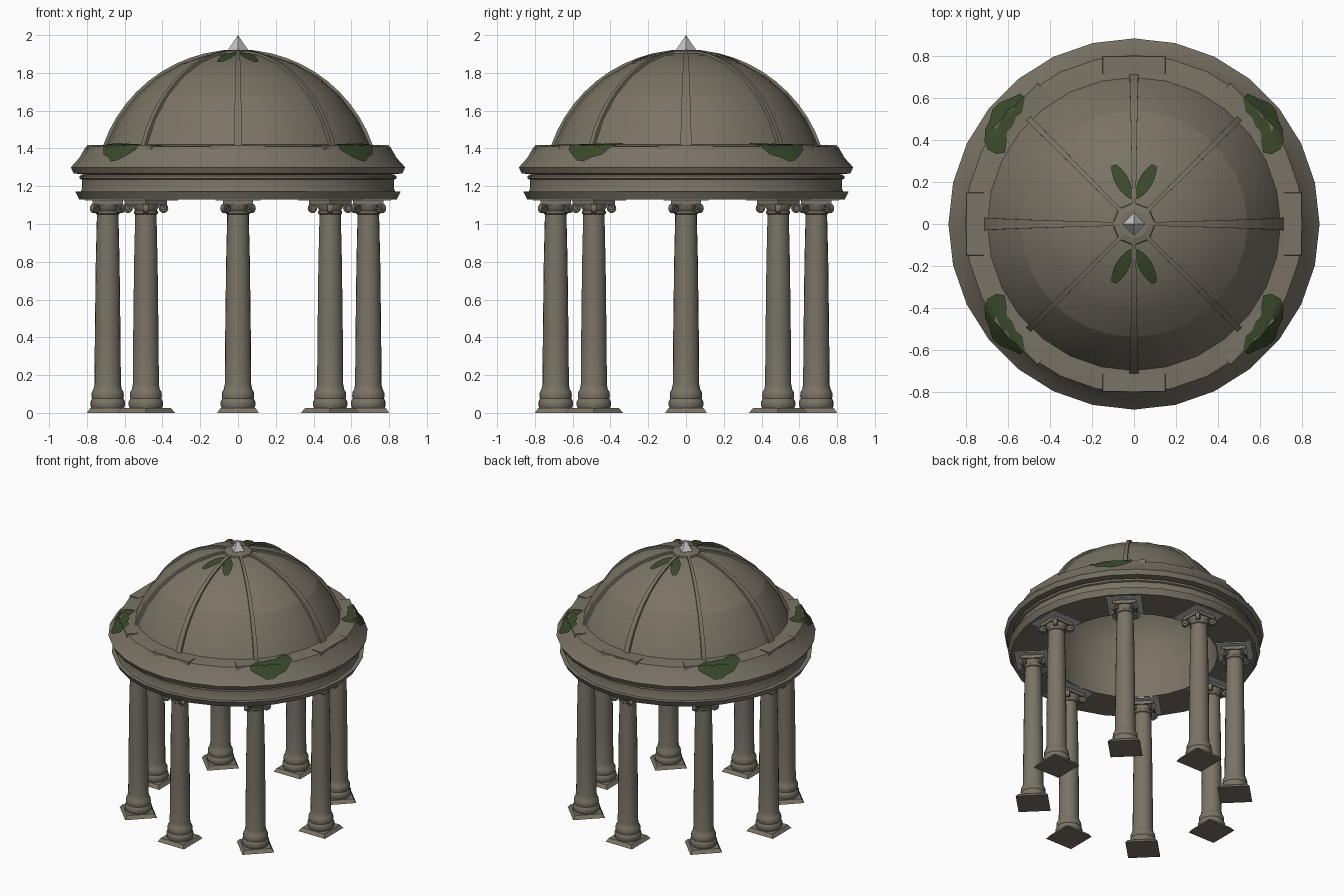
import bpy, bmesh
from math import sin, cos, radians, asin, sqrt, pi
from mathutils import Matrix, Vector

cube = bpy.data.objects.get("Cube")
if cube:
    bpy.data.objects.remove(cube)


def material(name, rgb):
    m = bpy.data.materials.new(name)
    m.use_nodes = True
    m.diffuse_color = (*rgb, 1)
    m.node_tree.nodes["Principled BSDF"].inputs["Base Color"].default_value = (*rgb, 1)
    return m


STONE = material("weathered stone", (0.195, 0.172, 0.132))
MOSS = material("dark moss", (0.042, 0.068, 0.024))
PALE = material("pale grey", (0.55, 0.55, 0.56))

SIDES = 28
CENTRE, RADIUS = 1.168, 0.744      # sphere that the dome is cut from
CORNICE_TOP = 1.42


def make(name, bm, mat, smooth=True, fix=True):
    if fix:
        bmesh.ops.recalc_face_normals(bm, faces=bm.faces[:])
    mesh = bpy.data.meshes.new(name)
    bm.to_mesh(mesh)
    bm.free()
    mesh.materials.append(mat)
    obj = bpy.data.objects.new(name, mesh)
    bpy.context.collection.objects.link(obj)
    if smooth:
        bpy.ops.object.select_all(action='DESELECT')
        obj.select_set(True)
        bpy.context.view_layer.objects.active = obj
        bpy.ops.object.shade_smooth_by_angle(angle=radians(35))
    return obj


def lathe(bm, profile, n, matrix=Matrix(), closed=False):
    """Turn (radius, height) points about the z axis."""
    rings = []
    for r, z in profile:
        if r == 0:
            rings.append([bm.verts.new(matrix @ Vector((0, 0, z)))] * n)
        else:
            rings.append([bm.verts.new(matrix @ Vector((r * cos(2 * pi * i / n), r * sin(2 * pi * i / n), z)))
                          for i in range(n)])
    pairs = list(zip(rings, rings[1:])) + ([(rings[-1], rings[0])] if closed else [])
    for a, b in pairs:
        for i in range(n):
            j = (i + 1) % n
            bm.faces.new(list(dict.fromkeys((a[i], a[j], b[j], b[i]))))


def box(bm, x, y, z, taper=1.0):
    """Box over the ranges x, y, z, its top scaled by taper."""
    cx, cy = sum(x) / 2, sum(y) / 2
    res = bmesh.ops.create_cube(bm, size=1)
    for v in res["verts"]:
        k = taper if v.co.z > 0 else 1
        v.co = (cx + v.co.x * (x[1] - x[0]) * k, cy + v.co.y * (y[1] - y[0]) * k,
                z[1] if v.co.z > 0 else z[0])


def grid(bm, rows):
    """Skin rows of points."""
    vs = [[bm.verts.new(p) for p in row] for row in rows]
    for a, b in zip(vs, vs[1:]):
        for i in range(len(a) - 1):
            bm.faces.new((a[i], a[i + 1], b[i + 1], b[i]))


def around(obj, count=8):
    """Repeat an object about the z axis with shared mesh data."""
    for i in range(1, count):
        c = obj.copy()
        c.name = f"{obj.name}_{i + 1}"
        c.rotation_euler.z = 2 * pi * i / count
        bpy.context.collection.objects.link(c)


# Columns: plinth, moulded base, tapering shaft and four corner scrolls
COL = 0.69
bm = bmesh.new()
box(bm, (COL - .11, COL + .11), (-.11, .11), (0, .025), taper=.85)
lathe(bm, [(0, .02), (.085, .02), (.092, .04), (.092, .06), (.083, .075), (.086, .09), (.084, .11),
           (.075, .125), (.07, .15), (.068, .4), (.063, .8), (.057, 1.05), (.064, 1.055), (.064, 1.068),
           (.058, 1.072), (.075, 1.1), (.075, 1.115), (0, 1.115)], 20, Matrix.Translation((COL, 0, 0)))
box(bm, (COL - .08, COL + .08), (-.08, .08), (1.1, 1.13))
half = [(0, .016), (.008, .016), (.009, .01), (.017, .01), (.019, .016), (.025, .014)]
scroll = half + [(r, -h) for r, h in reversed(half)]
for k in range(4):
    place = (Matrix.Translation((COL, 0, 1.083)) @ Matrix.Rotation(radians(45 + 90 * k), 4, 'Z')
             @ Matrix.Translation((.094, 0, 0)) @ Matrix.Rotation(pi / 2, 4, 'X'))
    lathe(bm, scroll, 14, place)
around(make("column", bm, STONE))

# Pale bearing plates between the capitals and the ring
bm = bmesh.new()
box(bm, (COL - .12, COL + .12), (-.12, .12), (1.124, 1.131))
around(make("bearing_plate", bm, PALE, smooth=False))

# Entablature ring and sloping cornice
cornice = [(.70, CORNICE_TOP), (.805, 1.41), (.84, 1.35), (.885, 1.30)]
bm = bmesh.new()
lathe(bm, [(.57, 1.13), (.84, 1.13), (.85, 1.15), (.862, 1.172), (.832, 1.172), (.826, 1.185),
           (.826, 1.235), (.838, 1.24), (.838, 1.255), (.815, 1.262), (.87, 1.268)]
      + cornice[::-1] + [(.57, CORNICE_TOP)], SIDES, closed=True)
make("entablature_ring", bm, STONE)

# Slabs set into the top of the cornice
bm = bmesh.new()
box(bm, (.715, .80), (-.152, .152), (1.36, 1.419), taper=.98)
around(make("cornice_slab", bm, STONE, smooth=False))


def on_sphere(elev, angle, lift=0.0, side=0.0):
    r = (RADIUS + lift) * cos(elev)
    return Vector((r * cos(angle) - side * sin(angle), r * sin(angle) + side * cos(angle),
                   CENTRE + (RADIUS + lift) * sin(elev)))


# Dome in a lower band and an upper cap, with the inner ceiling
low, seam = asin((1.41 - CENTRE) / RADIUS), asin((1.68 - CENTRE) / RADIUS)


def arc(a, b, n):
    return [(RADIUS * cos(a + (b - a) * i / n), CENTRE + RADIUS * sin(a + (b - a) * i / n)) for i in range(n + 1)]


bm = bmesh.new()
lathe(bm, arc(low, seam, 2), SIDES)
make("dome_band", bm, STONE)
bm = bmesh.new()
lathe(bm, arc(seam, radians(89), 4) + [(0, CENTRE + RADIUS)], SIDES)
make("dome_cap", bm, STONE)
bm = bmesh.new()
lathe(bm, [(.57 * cos(radians(15 * i)), 1.40 + .46 * sin(radians(15 * i))) for i in range(6)] + [(0, 1.86)], SIDES)
bmesh.ops.recalc_face_normals(bm, faces=bm.faces[:])
bmesh.ops.reverse_faces(bm, faces=bm.faces[:])
make("inner_ceiling", bm, STONE, fix=False)

# Tapering ribs; the side pair is broadest and the diagonals slimmest
for i in range(8):
    wide = .015 if i % 2 else (.03 if i % 4 == 0 else .021)
    rows = []
    for s in range(11):
        e = low + (radians(83) - low) * s / 10
        w = wide + (.009 - wide) * s / 10
        rows.append([on_sphere(e, i * pi / 4, h, d)
                     for h, d in ((-.012, -w), (.012, -w), (.012, w), (-.012, w), (-.012, -w))])
    bm = bmesh.new()
    grid(bm, rows)
    bmesh.ops.remove_doubles(bm, verts=bm.verts[:], dist=.0001)
    bmesh.ops.holes_fill(bm, edges=bm.edges[:], sides=4)
    make(f"dome_rib_{i + 1}", bm, STONE)

# Crown collar and pointed finial
bm = bmesh.new()
lathe(bm, [(0, 1.895), (.105, 1.895), (.10, 1.915), (.07, 1.922), (0, 1.922)], 8)
make("crown_collar", bm, STONE, smooth=False)
bm = bmesh.new()
lathe(bm, [(0, 1.90), (.058, 1.915), (0, 2.0)], 4)
make("finial", bm, PALE, smooth=False)


def cornice_height(r):
    for (r0, z0), (r1, z1) in zip(cornice, cornice[1:]):
        if r <= r1:
            return z0 + (z1 - z0) * (r - r0) / (r1 - r0)
    return cornice[-1][1]


# Moss patches on the cornice: angle, inner and outer radius
edge = [(27, .73, .78), (29, .70, .81), (32, .715, .835), (36, .745, .845), (39, .74, .865),
        (42, .755, .86), (45, .75, .84), (49, .79, .82)]
for name, sx, sy in (("front_left", 1, -1), ("front_right", -1, -1), ("back_left", 1, 1), ("back_right", -1, 1)):
    rows = []
    for a, r0, r1 in edge:
        row = []
        for t in range(7):
            r = r0 + (r1 - r0) * t / 6
            d = r + .004
            row.append((sx * d * cos(radians(a)), sy * d * sin(radians(a)), cornice_height(r) + .009))
        rows.append(row if sx * sy > 0 else row[::-1])
    bm = bmesh.new()
    grid(bm, rows)
    bmesh.ops.recalc_face_normals(bm, faces=bm.faces[:])
    if sum(f.normal.z for f in bm.faces) < 0:
        bmesh.ops.reverse_faces(bm, faces=bm.faces[:])
    make(f"cornice_moss_{name}", bm, MOSS, fix=False)

    # Slender moss streak below the crown
    bm = bmesh.new()
    rows = []
    for s in range(8):
        t = s / 7
        x, y = .012 + .085 * t, .12 + .16 * t
        w = .004 + .026 * sin(pi * min(1, t * .93)) ** .8
        row = []
        for k in (-1, 0, 1):
            px, py = x + k * w, y - k * w * .45
            row.append((sx * px, sy * py, CENTRE + sqrt((RADIUS + .007) ** 2 - px * px - py * py)))
        rows.append(row)
    grid(bm, rows)
    bmesh.ops.recalc_face_normals(bm, faces=bm.faces[:])
    if sum(f.normal.z for f in bm.faces) < 0:
        bmesh.ops.reverse_faces(bm, faces=bm.faces[:])
    make(f"crown_moss_{name}", bm, MOSS, fix=False)
